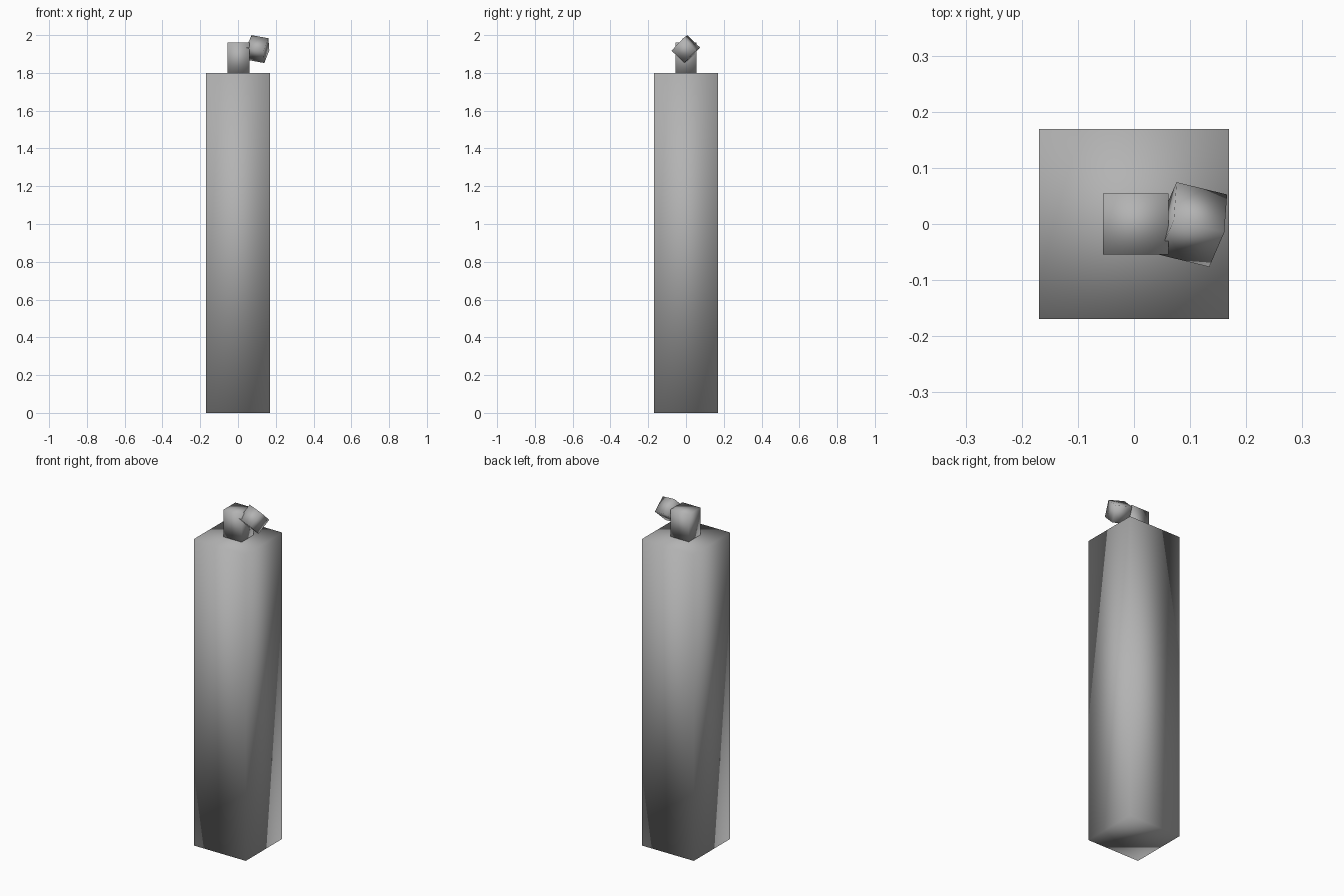
import bpy
from mathutils import Matrix, Vector

if "Cube" in bpy.data.objects:
    bpy.data.objects.remove(bpy.data.objects["Cube"])

# Dark grey shared by all parts
grey = bpy.data.materials.new("dark_grey")
grey.diffuse_color = (0.45, 0.45, 0.45, 1)
grey.use_nodes = True
grey.node_tree.nodes["Principled BSDF"].inputs["Base Color"].default_value = grey.diffuse_color


def smooth_box(name, center, size, rot=None):
    """Box with baked size and fully smooth shading."""
    bpy.ops.mesh.primitive_cube_add(size=1)
    ob = bpy.context.object
    ob.name = name
    m = (rot or Matrix.Identity(3)).to_4x4() @ Matrix.Diagonal((*size, 1))
    ob.data.transform(Matrix.Translation(center) @ m)
    ob.data.materials.append(grey)
    for p in ob.data.polygons:
        p.use_smooth = True
    return ob


# Tall square column
smooth_box("column", (0, 0, 0.9), (0.338, 0.338, 1.8))

# Short block standing on the column
smooth_box("neck_block", (0.003, 0, 1.88), (0.117, 0.109, 0.16))

# Tilted cube resting against the neck: axes from its long edge and a side edge
u = Vector((0.045, -0.011, -0.008)).normalized()
v = Vector((0.013, 0.030, 0.032))
v = (v - u * v.dot(u)).normalized()
w = u.cross(v)
tilt = Matrix((u, v, w)).transposed()
smooth_box("tilted_cube", (0.105, -0.001, 1.926), (0.094, 0.094, 0.094), tilt)
